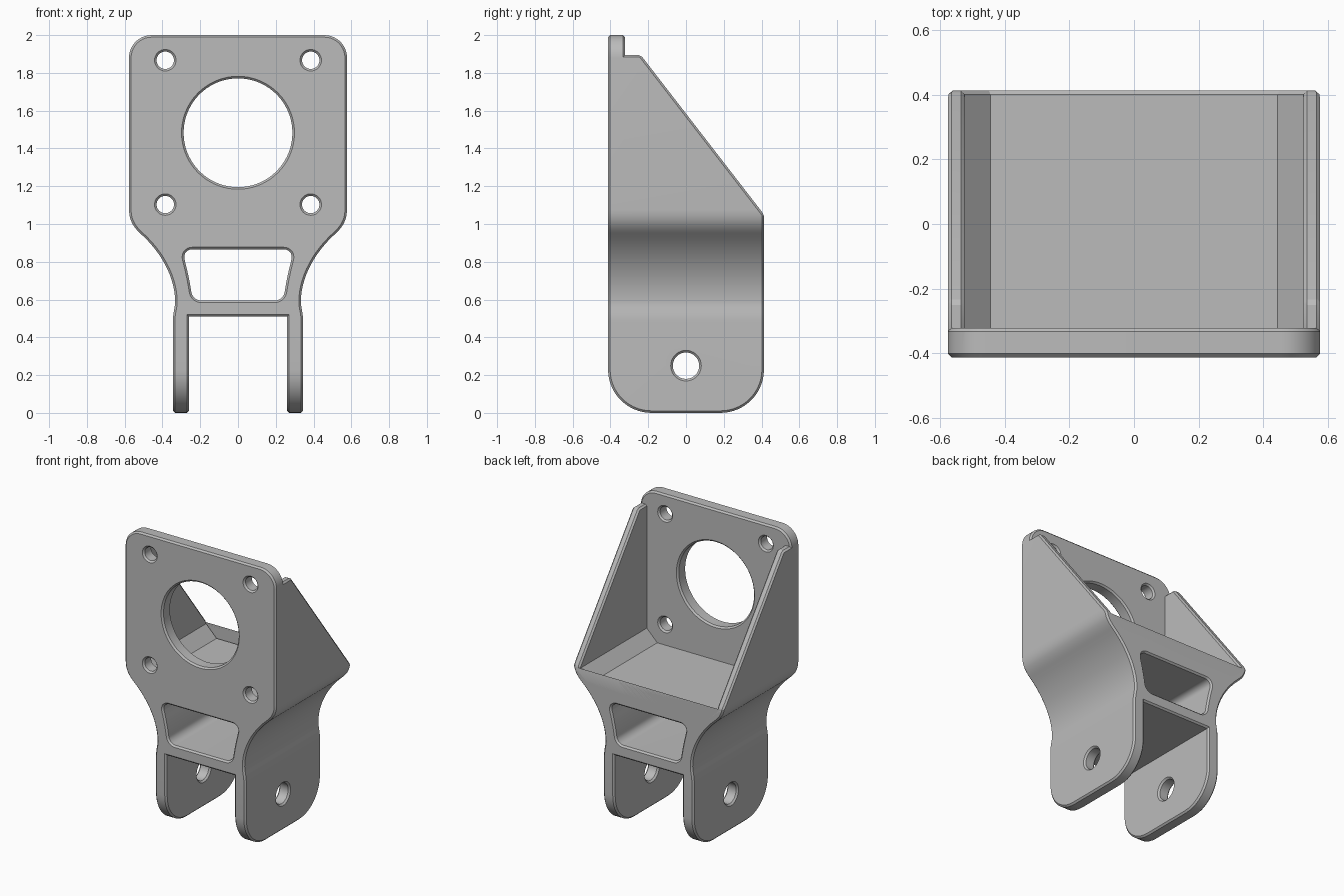
import bpy, bmesh, math
from mathutils import Vector
from mathutils.geometry import interpolate_bezier

if "Cube" in bpy.data.objects:
    bpy.data.objects.remove(bpy.data.objects["Cube"], do_unlink=True)

grey = bpy.data.materials.new("light grey")
grey.use_nodes = True
grey.diffuse_color = (0.5, 0.5, 0.5, 1)
grey.node_tree.nodes["Principled BSDF"].inputs["Base Color"].default_value = (0.5, 0.5, 0.5, 1)


def curve(a, b, c, d, n=14):
    """Points along one cubic curve."""
    pts = interpolate_bezier(*[Vector((*p, 0)) for p in (a, b, c, d)], n)
    return [(p.x, p.y) for p in pts]


def rounded(corner, before, after, cut, n=12):
    """Round a corner, starting and ending at the distance cut from it."""
    c, u, v = Vector(corner), Vector(before), Vector(after)
    u, v = (u - c).normalized() * cut, (v - c).normalized() * cut
    return curve(c + u, c + u * 0.4477, c + v * 0.4477, c + v, n)


def mirrored(half):
    """Close a right-hand half outline with its reflection."""
    return half + [(-x, z) for x, z in reversed(half)]


def circle(cx, cz, r, n):
    return [(cx + r * math.cos(math.tau * i / n), cz + r * math.sin(math.tau * i / n)) for i in range(n)]


def prism(name, outline, axis, lo, hi):
    """Extrude an outline drawn in XZ along y, or in YZ along x."""
    bm = bmesh.new()
    place = (lambda a, b, t: (a, t, b)) if axis == "y" else (lambda a, b, t: (t, a, b))
    face = bm.faces.new([bm.verts.new(place(a, b, lo)) for a, b in outline])
    out = bmesh.ops.extrude_face_region(bm, geom=[face])
    moved = [v for v in out["geom"] if isinstance(v, bmesh.types.BMVert)]
    bmesh.ops.translate(bm, verts=moved, vec=place(0, 0, hi - lo))
    bmesh.ops.remove_doubles(bm, verts=bm.verts, dist=1e-5)
    bmesh.ops.recalc_face_normals(bm, faces=bm.faces)
    mesh = bpy.data.meshes.new(name)
    bm.to_mesh(mesh)
    bm.free()
    mesh.materials.append(grey)
    obj = bpy.data.objects.new(name, mesh)
    bpy.context.collection.objects.link(obj)
    return obj


def combine(target, cutter, operation="DIFFERENCE"):
    cutter.hide_render = True
    mod = target.modifiers.new("cut", "BOOLEAN")
    mod.operation, mod.solver, mod.object = operation, "EXACT", cutter
    bpy.context.view_layer.objects.active = target
    bpy.ops.object.modifier_apply(modifier=mod.name)
    bpy.data.objects.remove(cutter, do_unlink=True)


# Front outline: mounting plate, waist and fork legs
W, D = 0.577, 0.413
front = [(0, 2)]
front += rounded((W, 2), (0, 2), (W, 1), 0.12)
front += curve((W, 1.08), (W, 1.02), (0.555, 0.985), (0.515, 0.948))
front += curve((0.515, 0.948), (0.40, 0.845), (0.333, 0.71), (0.333, 0.59))[1:]
front += curve((0.333, 0.59), (0.333, 0.555), (0.345, 0.53), (0.345, 0.48))[1:]
front += [(0.345, 0), (0.26, 0), (0.26, 0.51)]
bracket = prism("motor_bracket", mirrored(front[1:]), "y", -D, D)

# Side outline: tall plate, sloping cheeks and rounded feet
side = [(-D, 2.1), (-0.322, 2.1), (-0.322, 1.895), (-0.24, 1.895), (D, 1.05)]
side += rounded((D, 0), (D, 1), (0, 0), 0.23)
side += rounded((-D, 0), (0, 0), (-D, 1), 0.23)
combine(bracket, prism("side_shape", [(y * 1.0, z) for y, z in side], "x", -1, 1), "INTERSECT")

# Open cavity behind the plate, with sloped floor edges
cavity = mirrored([(0.445, 0.96), (0.525, 1.04), (0.525, 2.5)])
combine(bracket, prism("cavity", cavity, "y", -0.322, 1))

# Waist window
top, mid, low = (0.296, 0.866), (0.258, 0.71), (0.24, 0.595)
window = rounded(top, (0, top[1]), mid, 0.055)
window += rounded(mid, top, low, 0.06)
window += rounded(low, mid, (0, low[1]), 0.045)
combine(bracket, prism("window", mirrored(window), "y", -1, 1))

# Shaft opening, screw holes and pivot holes
combine(bracket, prism("shaft_opening", circle(0, 1.483, 0.288, 72), "y", -0.6, -0.2))
for x in (-0.385, 0.385):
    for z in (1.103, 1.867):
        combine(bracket, prism("screw_hole", circle(x, z, 0.046, 32), "y", -0.6, -0.2))
combine(bracket, prism("pivot_hole", circle(0, 0.25, 0.07, 36), "x", -1, 1))

# Small chamfer on every outward sharp edge
bm = bmesh.new()
bm.from_mesh(bracket.data)
bmesh.ops.remove_doubles(bm, verts=bm.verts, dist=1e-4)
bmesh.ops.dissolve_limit(bm, angle_limit=0.004, verts=bm.verts, edges=bm.edges)
bm.normal_update()
sharp = [e for e in bm.edges if e.is_manifold and e.calc_face_angle_signed() > math.radians(32)]
bmesh.ops.bevel(bm, geom=sharp, offset=0.011, offset_type="OFFSET", segments=1,
                profile=0.5, affect="EDGES", clamp_overlap=False)
bmesh.ops.recalc_face_normals(bm, faces=bm.faces)
bm.to_mesh(bracket.data)
bm.free()
for poly in bracket.data.polygons:
    poly.material_index = 0

# Smooth the curves and keep the chamfers crisp
bpy.ops.object.select_all(action="DESELECT")
bracket.select_set(True)
bpy.context.view_layer.objects.active = bracket
bpy.ops.object.shade_smooth_by_angle(angle=math.radians(25))
